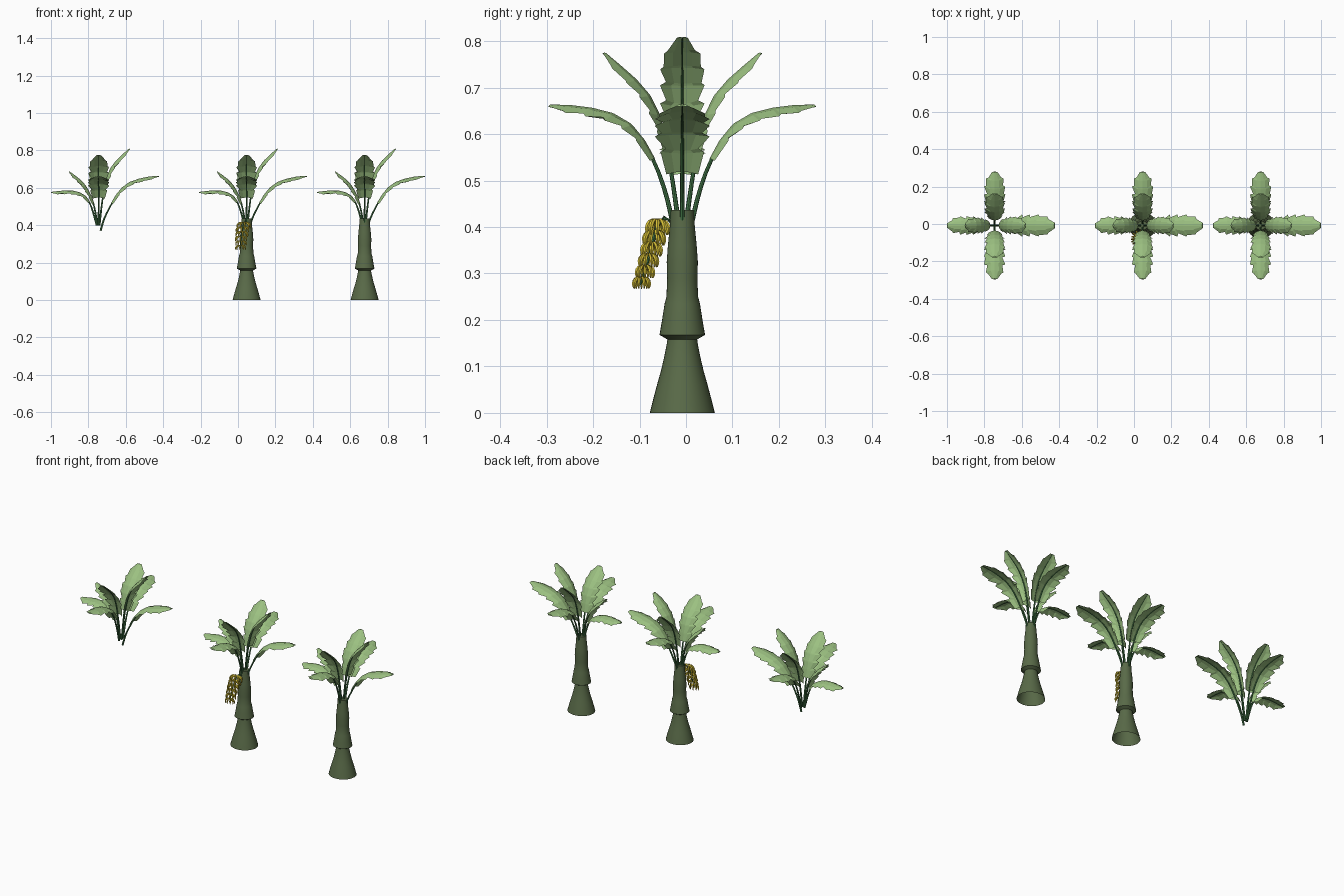
import bpy, bmesh, math, random
from mathutils import Vector

if "Cube" in bpy.data.objects:
    bpy.data.objects.remove(bpy.data.objects["Cube"])

random.seed(4)
CY = -0.008
MID, LEFT, RIGHT = 0.046, -0.745, 0.677


def material(name, rgb):
    m = bpy.data.materials.new(name)
    m.diffuse_color = (*rgb, 1)
    m.use_nodes = True
    m.node_tree.nodes["Principled BSDF"].inputs["Base Color"].default_value = m.diffuse_color
    return m


LEAF = material("leaf_green", (0.33, 0.53, 0.22))
STEM = material("stem_green", (0.06, 0.20, 0.07))
BARK = material("bark_olive", (0.10, 0.145, 0.065))
YELLOW = material("banana_yellow", (0.72, 0.56, 0.04))


def spline(ctrl, n=60):
    # Catmull-Rom curve, evenly resampled by length
    p = [Vector(c) for c in ctrl]
    p = [2 * p[0] - p[1]] + p + [2 * p[-1] - p[-2]]
    pts = []
    for i in range(1, len(p) - 2):
        a, b, c, d = p[i - 1:i + 3]
        for k in range(12):
            t = k / 12
            pts.append(0.5 * (2 * b + (c - a) * t + (2 * a - 5 * b + 4 * c - d) * t * t
                              + (3 * b - a - 3 * c + d) * t ** 3))
    pts.append(p[-2])
    cum = [0]
    for a, b in zip(pts, pts[1:]):
        cum.append(cum[-1] + (b - a).length)

    def at(f):
        s = max(0, min(1, f)) * cum[-1]
        for i in range(len(pts) - 1):
            if s <= cum[i + 1]:
                return pts[i].lerp(pts[i + 1], (s - cum[i]) / (cum[i + 1] - cum[i]))
        return pts[-1]
    return at


def tube(bm, path, radii, sides, caps=(True, True)):
    rings = []
    for i, p in enumerate(path):
        tan = (path[min(i + 1, len(path) - 1)] - path[max(i - 1, 0)]).normalized()
        ref = Vector((0, 1, 0)) if abs(tan.y) < 0.9 else Vector((1, 0, 0))
        u = tan.cross(ref).normalized()
        v = tan.cross(u)
        rings.append([bm.verts.new(p + radii[i] * (u * math.cos(a) + v * math.sin(a)))
                      for a in (2 * math.pi * k / sides for k in range(sides))])
    for r, q in zip(rings, rings[1:]):
        for k in range(sides):
            bm.faces.new((r[k], r[(k + 1) % sides], q[(k + 1) % sides], q[k]))
    if caps[0]:
        bm.faces.new(rings[0][::-1])
    if caps[1]:
        bm.faces.new(rings[-1])


def envelope(s):
    w = min(1, 0.6 + 1.3 * s)
    if s > 0.6:
        w *= max(0, 1 - ((s - 0.6) / 0.4) ** 2) ** 0.6
    return w


def blade(bm, at, start, half, side, teeth=6):
    # arched blade with torn, forward-pointing lobes along both edges
    rows = []
    for k in range(teeth):
        cut = [random.uniform(0.72, 0.92) if k else 1 for _ in range(2)]
        rows.append((k / teeth, cut))
        rows.append(((k + 0.88) / teeth, (1.04, 1.04)))
    grid = []
    for s, scale in rows:
        line = []
        for u in (-1, -0.5, 0, 0.5, 1):
            f = start + (1 - start) * min(0.995, s + 0.05 * u * u * (s > 0))
            p = at(f)
            tan = (at(f + 0.02) - at(f - 0.02)).normalized()
            up = side.cross(tan)
            if up.z < 0:
                up = -up
            w = half * envelope(s) * scale[u > 0]
            line.append(bm.verts.new(p + side * u * w + up * (0.005 - 0.02 * u * u * w / half)))
        grid.append(line)
    for r, q in zip(grid, grid[1:]):
        for k in range(4):
            bm.faces.new((r[k], r[k + 1], q[k + 1], q[k]))
    tip = bm.verts.new(at(1))
    for k in range(4):
        bm.faces.new((grid[-1][k], grid[-1][k + 1], tip))


def finish(bm, name, mat, smooth):
    bmesh.ops.recalc_face_normals(bm, faces=bm.faces)
    me = bpy.data.meshes.new(name)
    bm.to_mesh(me)
    bm.free()
    me.materials.append(mat)
    if smooth:
        ob = bpy.data.objects.new(name, me)
        bpy.context.collection.objects.link(ob)
        bpy.context.view_layer.objects.active = ob
        ob.select_set(True)
        bpy.ops.object.shade_smooth_by_angle(angle=math.radians(35))
        bpy.data.objects.remove(ob)
    return me


def place(name, me, x):
    ob = bpy.data.objects.new(name, me)
    ob.location = (x, CY, 0)
    bpy.context.collection.objects.link(ob)
    return ob


# leaf centre lines as (distance from trunk axis, height)
outer = [(.018, .40), (.038, .48), (.063, .545), (.10, .605), (.145, .638), (.215, .655), (.288, .659)]
inner = [(.008, .41), (.028, .54), (.055, .645), (.093, .705), (.171, .774)]
right_outer = [(.01, .37), (.034, .445), (.087, .545), (.125, .595), (.17, .628), (.25, .652), (.323, .66)]
right_inner = [(.004, .40), (.024, .56), (.05, .665), (.09, .735), (.167, .808)]
left_outer = [(.01, .40), (.04, .50), (.065, .545), (.10, .57), (.16, .582), (.255, .573)]
left_inner = [(.006, .40), (.024, .50), (.05, .57), (.09, .63), (.16, .685)]
leaves = [(0, right_outer, .34, .057), (0, right_inner, .38, .046),
          (90, outer, .36, .055), (90, inner, .36, .053),
          (180, left_outer, .36, .048), (180, left_inner, .34, .042),
          (270, outer, .36, .055), (270, inner, .36, .053)]

# leaf blades and their stalks
bl, st = bmesh.new(), bmesh.new()
for ang, prof, start, half in leaves:
    a = math.radians(ang)
    d = Vector((math.cos(a), math.sin(a), 0))
    side = Vector((-d.y, d.x, 0))
    at = spline([d * r + Vector((0, 0, z)) for r, z in prof])
    blade(bl, at, start, half, side)
    path = [at(k / 14) for k in range(15)]
    tube(st, path, [0.0055 * (1 - 0.8 * k / 14) for k in range(15)], 8)
blades = finish(bl, "leaf_blades", LEAF, False)
stalks = finish(st, "leaf_stalks", STEM, True)

# trunk with flared base and sheath collar
profile = [(0, .070), (.03, .0625), (.06, .0545), (.09, .046), (.12, .039), (.145, .034), (.158, .032),
           (.168, .049), (.20, .0435), (.235, .038), (.25, .034), (.29, .0325), (.325, .0335),
           (.36, .031), (.40, .027), (.437, .025)]
bm = bmesh.new()
tube(bm, [Vector((0, 0, z)) for z, r in profile], [r for z, r in profile], 32, (False, True))
bmesh.ops.scale(bm, vec=(1.07, 1, 1), verts=bm.verts)
trunk = finish(bm, "trunk", BARK, True)

# banana bunch: hanging stalk and tiers of upturned fruit
bm = bmesh.new()
axis = spline([(0, -.012, .405), (-.006, -.04, .42), (-.018, -.056, .395),
               (-.028, -.07, .34), (-.032, -.09, .275)])
tube(bm, [axis(k / 12) for k in range(13)], [.0055 - .0003 * k for k in range(13)], 8)
bunch_stalk = finish(bm, "bunch_stalk", STEM, True)

bm = bmesh.new()
for tier in range(6):
    c = axis(0.3 + 0.66 * tier / 5)
    size = 1 - 0.05 * tier
    for k in range(9):
        a = 2 * math.pi * (k + 0.5 * (tier % 2)) / 9
        d = Vector((math.cos(a) * 1.3, math.sin(a) * 0.85, 0))
        fruit = spline([c + d * r * size + Vector((0, 0, z * size)) for r, z in
                        ((.004, .012), (.014, .012), (.024, .004), (.028, -.008), (.026, -.02))])
        tube(bm, [fruit(i / 6) for i in range(7)],
             [r * size for r in (.002, .0036, .005, .0054, .005, .0036, .0014)], 6)
bananas = finish(bm, "bananas", YELLOW, True)

# left: leaf crown only, middle: fruiting plant, right: plain plant
for tag, x in (("left", LEFT), ("middle", MID), ("right", RIGHT)):
    place(tag + "_leaf_blades", blades, x)
    place(tag + "_leaf_stalks", stalks, x)
    if tag != "left":
        place(tag + "_trunk", trunk, x)
place("banana_stalk", bunch_stalk, MID)
place("banana_bunch", bananas, MID)
